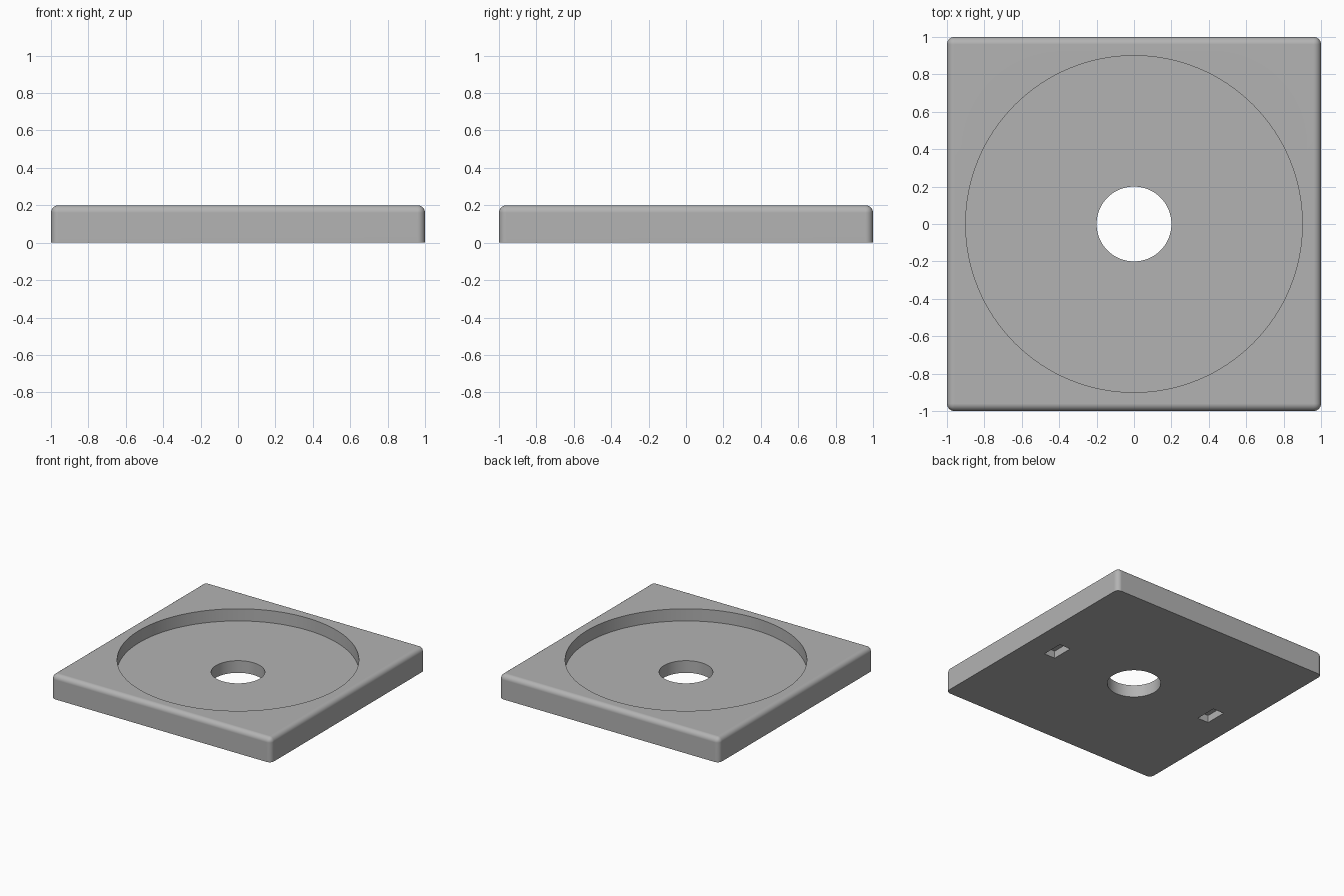
import bpy
import bmesh
import math

default_cube = bpy.data.objects.get("Cube")
if default_cube:
    bpy.data.objects.remove(default_cube, do_unlink=True)

SIZE, HEIGHT, FILLET = 2.0, 0.2, 0.04
FLOOR = 0.1

grey = bpy.data.materials.new("plain grey")
grey.use_nodes = True
colour = (0.45, 0.45, 0.45, 1)
grey.diffuse_color = colour
grey.node_tree.nodes["Principled BSDF"].inputs["Base Color"].default_value = colour


def box(name, size, bottom, x=0):
    """Box of the given size, standing at height bottom."""
    bpy.ops.mesh.primitive_cube_add(size=1, location=(x, 0, bottom + size[2] / 2))
    obj = bpy.context.object
    obj.name = name
    obj.scale = size
    bpy.ops.object.transform_apply(location=True, scale=True)
    return obj


def cylinder(name, radius, bottom, top):
    bpy.ops.mesh.primitive_cylinder_add(vertices=128, radius=radius, depth=top - bottom,
                                        location=(0, 0, (bottom + top) / 2))
    obj = bpy.context.object
    obj.name = name
    return obj


def cut(target, cutter):
    """Subtract the cutter from the target, then discard it."""
    cutter.hide_render = True
    mod = target.modifiers.new("cut", "BOOLEAN")
    mod.operation, mod.solver, mod.object = "DIFFERENCE", "EXACT", cutter
    bpy.context.view_layer.objects.active = target
    bpy.ops.object.modifier_apply(modifier=mod.name)
    bpy.data.objects.remove(cutter, do_unlink=True)


# Square plate: rounded upright corners and top rim, sharp underside
plate = box("base_plate", (SIZE, SIZE, HEIGHT), 0)
bm = bmesh.new()
bm.from_mesh(plate.data)
rounded = [e for e in bm.edges if max(v.co.z for v in e.verts) > FLOOR]
bmesh.ops.bevel(bm, geom=rounded, offset=FILLET, segments=6, profile=0.5,
                affect="EDGES", clamp_overlap=True)
bm.to_mesh(plate.data)
bm.free()

# Round dish in the top and a hole through the middle
cut(plate, cylinder("dish_cutter", 0.9, FLOOR, HEIGHT + 0.1))
cut(plate, cylinder("hole_cutter", 0.2, -0.1, HEIGHT))

# Two blind slots underneath
for side in (-1, 1):
    cut(plate, box("slot_cutter", (0.1, 0.18, 0.16), -0.1, side * 0.75))

# Smooth curves with flat faces kept flat
plate.data.materials.clear()
plate.data.materials.append(grey)
bpy.ops.object.select_all(action="DESELECT")
plate.select_set(True)
bpy.context.view_layer.objects.active = plate
bpy.ops.object.shade_smooth_by_angle(angle=math.radians(35))
normals = plate.modifiers.new("flat_faces", "WEIGHTED_NORMAL")
normals.keep_sharp = True
